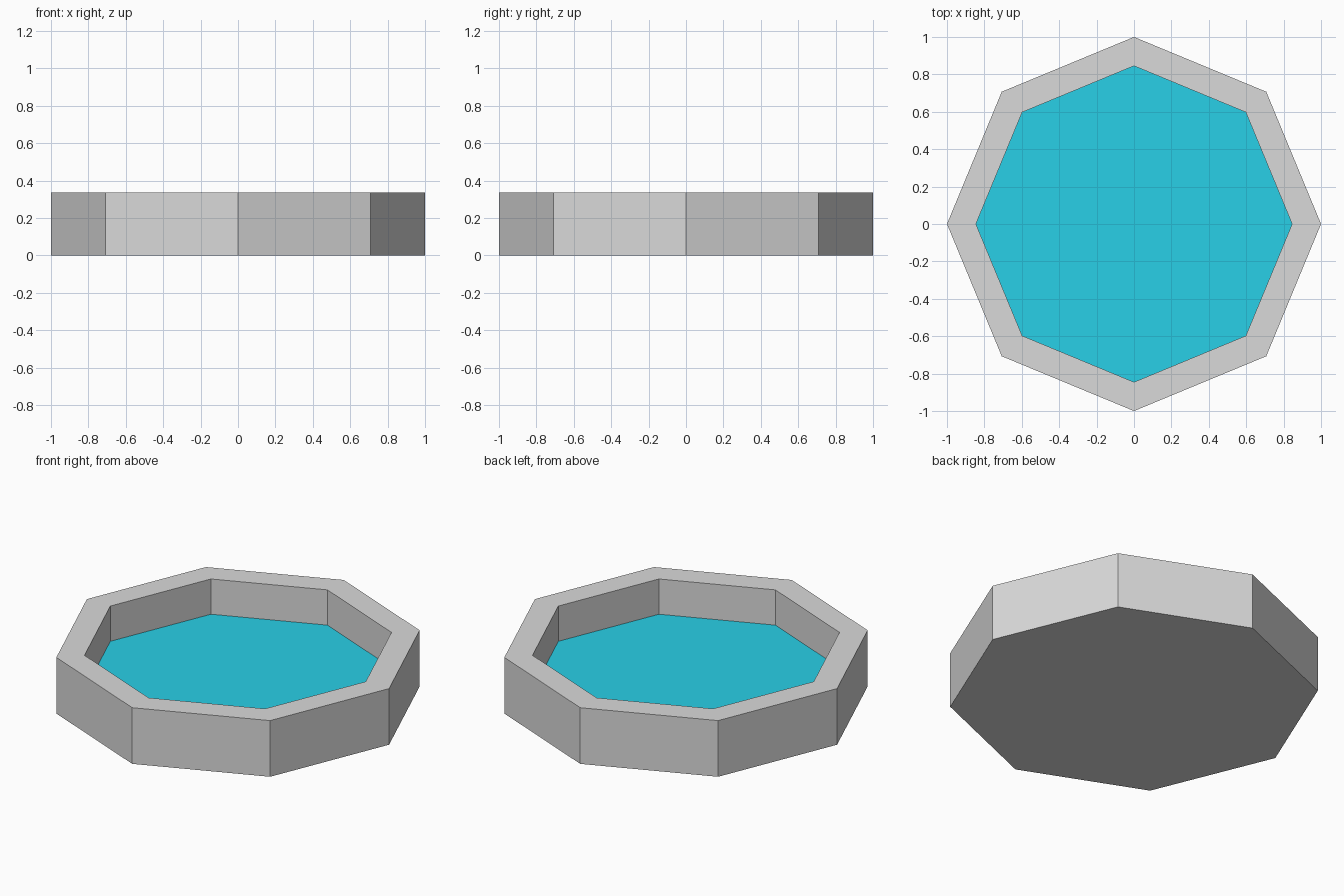
import bpy
import bmesh
from math import cos, sin, tau

SIDES = 8
OUTER, INNER = 1.0, 0.845
HEIGHT, WATER_Z = 0.336, 0.125

cube = bpy.data.objects.get("Cube")
if cube:
    bpy.data.objects.remove(cube, do_unlink=True)


def make_material(name, rgb):
    mat = bpy.data.materials.new(name)
    mat.use_nodes = True
    colour = (*rgb, 1.0)
    mat.diffuse_color = colour
    mat.node_tree.nodes["Principled BSDF"].inputs["Base Color"].default_value = colour
    return mat


def add_object(name, bm, mat):
    mesh = bpy.data.meshes.new(name)
    bm.to_mesh(mesh)
    bm.free()
    mesh.materials.append(mat)
    obj = bpy.data.objects.new(name, mesh)
    bpy.context.collection.objects.link(obj)


def add_ring(bm, radius, z):
    """Counter-clockwise ring of vertices with corners on the axes."""
    angles = [tau * i / SIDES for i in range(SIDES)]
    return [bm.verts.new((radius * cos(a), radius * sin(a), z)) for a in angles]


stone = make_material("light grey stone", (0.70, 0.70, 0.70))
water = make_material("turquoise water", (0.022, 0.632, 0.807))

# Basin: closed base, outer wall, flat rim and inner wall down to the water
bm = bmesh.new()
profile = [(OUTER, 0), (OUTER, HEIGHT), (INNER, HEIGHT), (INNER, WATER_Z)]
rings = [add_ring(bm, radius, z) for radius, z in profile]
bm.faces.new(reversed(rings[0]))
for low, high in zip(rings, rings[1:]):
    for i in range(SIDES):
        j = (i + 1) % SIDES
        bm.faces.new((low[i], low[j], high[j], high[i]))
add_object("basin", bm, stone)

# Water surface closing the recess
bm = bmesh.new()
bm.faces.new(add_ring(bm, INNER, WATER_Z))
add_object("water_surface", bm, water)
